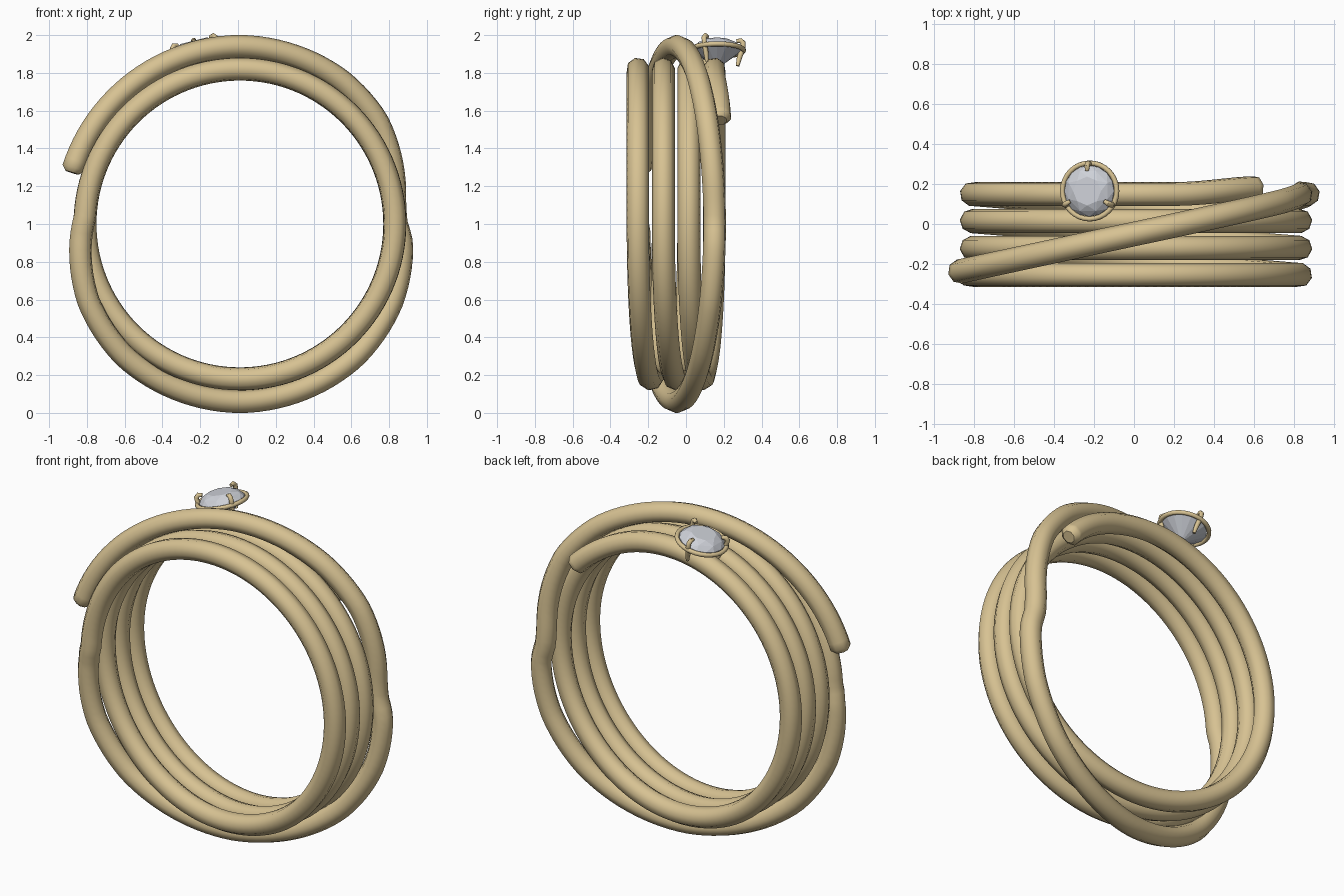
import bpy, bmesh, math
from mathutils import Matrix, Vector

cube = bpy.data.objects.get("Cube")
if cube:
    bpy.data.objects.remove(cube, do_unlink=True)


def material(name, rgb, metallic=0.0):
    m = bpy.data.materials.new(name)
    m.use_nodes = True
    m.diffuse_color = (*rgb, 1)
    m.node_tree.nodes["Principled BSDF"].inputs["Base Color"].default_value = (*rgb, 1)
    return m


gold = material("pale gold", (0.68, 0.54, 0.29))
crystal = material("clear grey crystal", (0.62, 0.64, 0.69))


def tube(name, points, radius, sides_level, closed=False, tip=0.6, place=Matrix()):
    """Sweep a round wire along points and turn it into a smooth mesh."""
    cu = bpy.data.curves.new(name, 'CURVE')
    cu.dimensions = '3D'
    cu.bevel_depth = radius
    cu.bevel_resolution = sides_level
    cu.use_fill_caps = True
    sp = cu.splines.new('POLY')
    sp.points.add(len(points) - 1)
    for p, co in zip(sp.points, points):
        p.co = (*(place @ Vector(co)), 1)
    sp.use_cyclic_u = closed
    if not closed:
        sp.points[0].radius = sp.points[-1].radius = tip
    ob = bpy.data.objects.new(name, cu)
    bpy.context.collection.objects.link(ob)
    bpy.ops.object.select_all(action='DESELECT')
    ob.select_set(True)
    bpy.context.view_layer.objects.active = ob
    bpy.ops.object.convert(target='MESH')
    ob = bpy.context.view_layer.objects.active
    ob.data.materials.clear()
    ob.data.materials.append(gold)
    bpy.ops.object.shade_smooth_by_angle(angle=math.radians(50))
    return ob


# Wound band: one wire, an outer crossing turn that steps in to four coils
PITCH, FIRST, COIL_R = 0.135, -0.255, 0.82
START, END = 163, -1398
radius_keys = [(START, 0.93), (90, 0.94), (55, 0.93), (37, 0.91), (20, 0.862),
               (8, 0.828), (1, 0.825), (-7, 0.865), (-27, 0.905), (-49, 0.93),
               (-90, 0.94), (-131, 0.93), (-153, 0.9), (-173, 0.85),
               (-183, COIL_R), (END, COIL_R)]


def wire_radius(a):
    for (a0, r0), (a1, r1) in zip(radius_keys, radius_keys[1:]):
        if a >= a1:
            return r0 + (r1 - r0) * (a0 - a) / (a0 - a1)
    return COIL_R


def wire_y(a):
    if a > -180:
        return -0.048 + 0.2 * math.cos(math.radians(a))
    turn, part = divmod(-180 - a, 360)
    turn = int((-180 - a) // 360)
    y = FIRST + PITCH * turn
    if part > 180:                       # lower half slides to the next coil
        y += PITCH * (1 - math.cos(math.radians(part - 180))) / 2
    kick = max(0, min(1, (END + 35 - a) / 35))
    return y + 0.03 * kick * kick * (3 - 2 * kick)


def wire_point(a):
    r, t = wire_radius(a), math.radians(a)
    return (0.01 + r * math.cos(t), wire_y(a), 1 + r * math.sin(t))


angles = [START, START - 1.5] + list(range(START - 4, END + 2, -3)) + [END + 1.5, END]
tube("wound_band", [wire_point(a) for a in angles], 0.061, 2)

# Setting frame: sits on the back coil, tilted along the band radius
seat = Matrix.Translation((-0.222, 0.165, 1.92)) @ Matrix.Rotation(math.radians(-14), 4, 'Y')


def ring(r, z, n, offset=0.0):
    return [(r * math.cos(math.tau * (i + offset) / n),
             r * math.sin(math.tau * (i + offset) / n), z) for i in range(n)]


tube("setting_ring", ring(0.14, 0, 32), 0.013, 2, closed=True, place=seat)

# Three claws
for i, deg in enumerate((90, 210, 330)):
    turn = Matrix.Rotation(math.radians(deg), 4, 'Z')
    profile = [(0.108, 0, -0.085), (0.118, 0, -0.04), (0.136, 0, 0.01),
               (0.138, 0, 0.04), (0.124, 0, 0.053), (0.102, 0, 0.05)]
    tube(f"claw_{i + 1}", profile, 0.014, 2, place=seat @ turn, tip=0.7)

# Faceted stone
bm = bmesh.new()
facets = (ring(0.072, 0.052, 8) + ring(0.108, 0.034, 8, 0.5) + ring(0.128, 0.008, 16)
          + ring(0.128, -0.004, 16) + [(0, 0, -0.1)])
for co in facets:
    bm.verts.new(seat @ Vector(co))
bmesh.ops.convex_hull(bm, input=bm.verts)
bmesh.ops.recalc_face_normals(bm, faces=bm.faces)
me = bpy.data.meshes.new("stone")
bm.to_mesh(me)
bm.free()
me.materials.append(crystal)
bpy.context.collection.objects.link(bpy.data.objects.new("stone", me))
